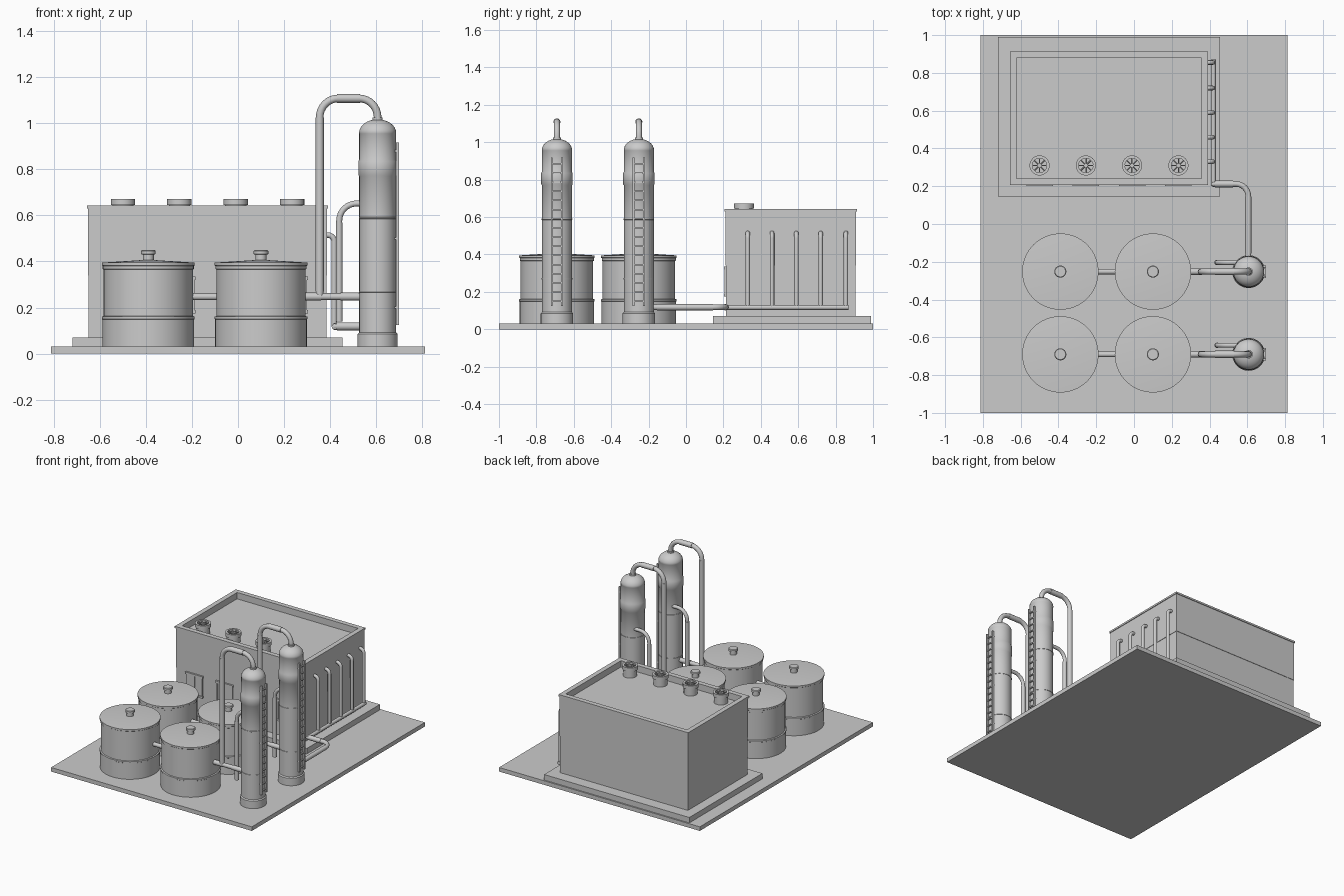
import bpy, bmesh, math
from mathutils import Vector

if "Cube" in bpy.data.objects:
    bpy.data.objects.remove(bpy.data.objects["Cube"])


def mesh_object(name, bm, smooth=False):
    bmesh.ops.recalc_face_normals(bm, faces=bm.faces)
    me = bpy.data.meshes.new(name)
    bm.to_mesh(me)
    bm.free()
    ob = bpy.data.objects.new(name, me)
    bpy.context.collection.objects.link(ob)
    if smooth:
        bpy.ops.object.select_all(action='DESELECT')
        ob.select_set(True)
        bpy.context.view_layer.objects.active = ob
        bpy.ops.object.shade_smooth_by_angle(angle=math.radians(35))
    return ob


def box(name, x0, x1, y0, y1, z0, z1):
    bm = bmesh.new()
    bmesh.ops.create_cube(bm, size=1)
    for v in bm.verts:
        v.co = ((x0 + x1) / 2 + v.co.x * (x1 - x0),
                (y0 + y1) / 2 + v.co.y * (y1 - y0),
                (z0 + z1) / 2 + v.co.z * (z1 - z0))
    return mesh_object(name, bm)


def lathe(name, profile, x, y, steps=48):
    """Spin an (r, z) profile around the vertical axis at x, y."""
    bm = bmesh.new()
    vs = [bm.verts.new((r, 0, z)) for r, z in profile]
    es = [bm.edges.new(p) for p in zip(vs, vs[1:])]
    bmesh.ops.spin(bm, geom=vs + es, cent=(0, 0, 0), axis=(0, 0, 1),
                   angle=2 * math.pi, steps=steps)
    bmesh.ops.remove_doubles(bm, verts=bm.verts, dist=1e-5)
    bmesh.ops.translate(bm, verts=bm.verts, vec=(x, y, 0))
    return mesh_object(name, bm, True)


def pipe(name, points, radius, bend=0.05):
    """Round tube through points, with filleted corners."""
    pts = [Vector(p) for p in points]
    path = [pts[0]]
    for a, b, c in zip(pts, pts[1:], pts[2:]):
        p, q = b + (a - b).normalized() * bend, b + (c - b).normalized() * bend
        centre = p + q - b
        for i in range(9):
            t = i / 8 * math.pi / 2
            path.append(centre + (p - centre) * math.cos(t) + (q - centre) * math.sin(t))
    path.append(pts[-1])
    cu = bpy.data.curves.new(name, 'CURVE')
    cu.dimensions = '3D'
    cu.bevel_depth = radius
    cu.bevel_resolution = 4
    cu.use_fill_caps = True
    sp = cu.splines.new('POLY')
    sp.points.add(len(path) - 1)
    for s, p in zip(sp.points, path):
        s.co = (*p, 1)
    ob = bpy.data.objects.new(name, cu)
    bpy.context.collection.objects.link(ob)
    return ob


# Ground plate and building slab
box("base_plate", -0.812, 0.812, -1, 1, 0, 0.03)
box("building_slab", -0.72, 0.455, 0.145, 0.99, 0.03, 0.07)

# Building: lower and upper walls, parapet with top rail
X0, X1, Y0, Y1 = -0.652, 0.387, 0.212, 0.908
box("lower_wall", X0 + .003, X1 - .003, Y0 + .003, Y1 - .003, 0.07, 0.34)
box("upper_wall", X0, X1, Y0, Y1, 0.34, 0.595)
for tag, w, o, z0, z1 in (("parapet", 0.028, 0, 0.595, 0.63), ("parapet_rail", 0.035, 0.005, 0.63, 0.643)):
    a, b, c, d = X0 - o, X1 + o, Y0 - o, Y1 + o
    box(tag + "_front", a, b, c, c + w, z0, z1)
    box(tag + "_back", a, b, d - w, d, z0, z1)
    box(tag + "_left", a, a + w, c + w, d - w, z0, z1)
    box(tag + "_right", b - w, b, c + w, d - w, z0, z1)

# Roof fans and the framed windows below them
for x in (-0.5, -0.255, -0.01, 0.235):
    lathe("fan_housing", [(0.046, 0.595), (0.046, 0.645), (0.053, 0.645), (0.053, 0.672),
                          (0.038, 0.672), (0.038, 0.645), (0, 0.645)], x, 0.31, 32)
    lathe("fan_hub", [(0.011, 0.645), (0.011, 0.669), (0, 0.669)], x, 0.31, 16)
    for k in range(4):
        a = k * math.pi / 4
        dx, dy = 0.04 * math.cos(a), 0.04 * math.sin(a)
        pipe("fan_spoke", [(x - dx, 0.31 - dy, 0.664), (x + dx, 0.31 + dy, 0.664)], 0.003)
    box("window_pane", x - .055, x + .055, 0.209, 0.22, 0.19, 0.32)
    for s in (-1, 1):
        box("window_jamb", x + s * .06 - .006, x + s * .06 + .006, 0.206, 0.22, 0.18, 0.33)
    box("window_mullion", x - .004, x + .004, 0.206, 0.22, 0.19, 0.32)
    box("window_sill", x - .07, x + .07, 0.202, 0.22, 0.175, 0.19)
    box("window_lintel", x - .07, x + .07, 0.202, 0.22, 0.32, 0.335)

# Side riser pipes and their header
for y in (0.33, 0.46, 0.59, 0.72, 0.855):
    pipe("riser_pipe", [(0.418, y, 0.115), (0.418, y, 0.515), (0.38, y, 0.515)], 0.012, 0.028)
pipe("riser_header", [(0.42, 0.2, 0.117), (0.42, 0.87, 0.117)], 0.013)
pipe("feed_pipe", [(0.415, 0.212, 0.118), (0.605, 0.212, 0.118), (0.605, -0.2, 0.118)], 0.015, 0.065)
pipe("feed_flange", [(0.43, 0.212, 0.118), (0.525, 0.212, 0.118)], 0.0175)
pipe("feed_flange", [(0.605, -0.155, 0.118), (0.605, 0.145, 0.118)], 0.0165)

# Two identical process rows: two tanks and a column each
CX = 0.607
for y in (-0.252, -0.69):
    for x in (-0.39, 0.1):
        lathe("tank", [(0, 0.03), (0.199, 0.03), (0.199, 0.148), (0.202, 0.15), (0.202, 0.16),
                       (0.194, 0.163), (0.194, 0.365), (0.198, 0.367), (0.198, 0.38),
                       (0.202, 0.383), (0.202, 0.395), (0, 0.408)], x, y, 64)
        lathe("tank_vent", [(0.024, 0.4), (0.024, 0.43), (0.032, 0.432), (0.032, 0.446),
                            (0.028, 0.449), (0, 0.449)], x, y, 24)
    pipe("tank_link", [(-0.21, y, 0.247), (-0.08, y, 0.247)], 0.015)
    pipe("column_link", [(0.28, y, 0.247), (0.54, y, 0.247)], 0.015)
    for x in (0.315, 0.48):
        pipe("link_flange", [(x - .035, y, 0.247), (x + .045, y, 0.247)], 0.0172)

    # Column with skirt, seams, band and domed head
    dome = [(0.081 * math.cos(t), 0.958 + 0.06 * math.sin(t))
            for t in [i * math.pi / 16 for i in range(9)]]
    dome[-1] = (0, 1.018)
    lathe("column", [(0, 0.03), (0.087, 0.03), (0.087, 0.085), (0.08, 0.092),
                     (0.08, 0.266), (0.082, 0.267), (0.082, 0.273), (0.08, 0.274),
                     (0.08, 0.585), (0.082, 0.586), (0.082, 0.592), (0.08, 0.593),
                     (0.08, 0.77), (0.084, 0.776), (0.084, 0.835), (0.08, 0.843),
                     (0.08, 0.956)] + dome, CX, y)
    lathe("column_neck", [(0.022, 1.005), (0.022, 1.026), (0.016, 1.026)], CX, y, 24)

    # Overhead loop and side return pipe
    pipe("overhead_pipe", [(CX, y, 1.0), (CX, y, 1.109), (0.355, y, 1.109), (0.355, y, 0.247)], 0.0165, 0.082)
    pipe("overhead_sleeve", [(0.43, y, 1.109), (0.53, y, 1.109)], 0.019)
    pipe("overhead_sleeve", [(0.355, y, 0.27), (0.355, y, 1.025)], 0.0178)
    py = y + 0.048
    pipe("return_pipe", [(0.57, py, 0.652), (0.44, py, 0.652), (0.44, py, 0.15)], 0.013, 0.075)
    pipe("return_sleeve", [(0.44, py, 0.14), (0.44, py, 0.57)], 0.0145)

    # Ladder on the outer side
    for s in (-1, 1):
        box("ladder_rail", 0.686, 0.699, y + s * .028 - .005, y + s * .028 + .005, 0.125, 0.918)
    for i in range(16):
        z = 0.15 + i * 0.049
        box("ladder_rung", 0.688, 0.697, y - .025, y + .025, z - .004, z + .004)
    for z in (0.2, 0.5, 0.88):
        for s in (-1, 1):
            box("ladder_bracket", 0.66, 0.69, y + s * .028 - .004, y + s * .028 + .004, z - .004, z + .004)
